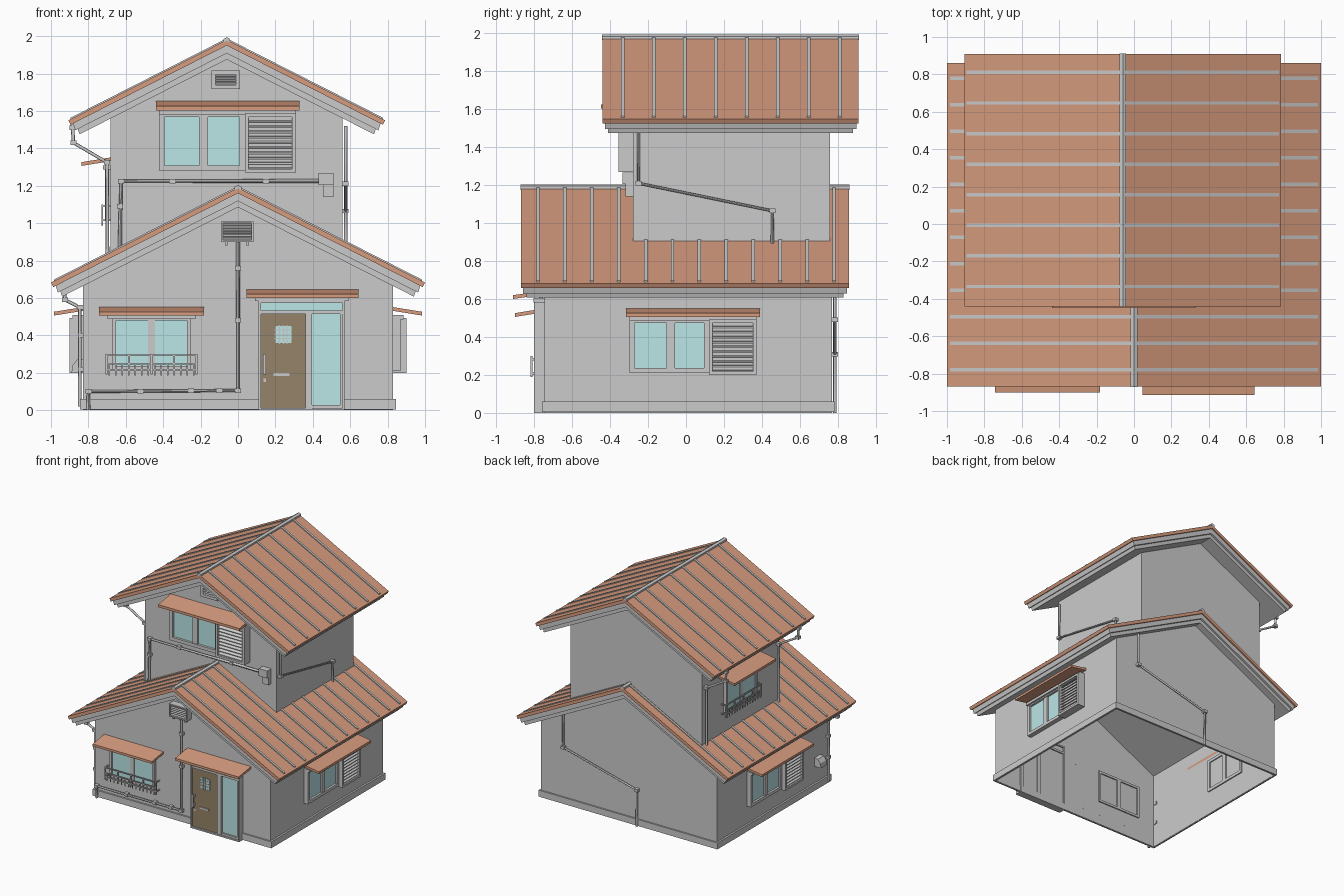
import bpy, bmesh, math
from mathutils import Matrix, Vector

if "Cube" in bpy.data.objects:
    bpy.data.objects.remove(bpy.data.objects["Cube"])

def material(name, rgb):
    m = bpy.data.materials.new(name)
    m.diffuse_color = (*rgb, 1)
    m.use_nodes = True
    m.node_tree.nodes["Principled BSDF"].inputs["Base Color"].default_value = m.diffuse_color
    return m

COPPER = material("copper", (0.68, 0.33, 0.21))
GLASS = material("glass", (0.5, 0.79, 0.8))
WOOD = material("door_brown", (0.3, 0.23, 0.14))
I = Matrix.Identity(4)

def prism(pts, axis, a, b):
    """Profile extruded along axis 'x' (pts are y,z) or 'y' (pts are x,z)."""
    return [[Vector((t, p, q) if axis == 'x' else (p, t, q)) for p, q in pts] for t in (a, b)]

def box(x0, x1, y0, y1, z0, z1):
    return prism([(x0, z0), (x1, z0), (x1, z1), (x0, z1)], 'y', y0, y1)

def build(name, solids, mat=None, M=I, skip=()):
    """Make one object from solids; skip lists side indices left open."""
    bm = bmesh.new()
    for ends in solids:
        r0, r1 = [[bm.verts.new(M @ v) for v in e] for e in ends]
        bm.faces.new(r0)
        bm.faces.new(r1[::-1])
        n = len(r0)
        for i in range(n):
            if i not in skip:
                j = (i + 1) % n
                bm.faces.new((r0[j], r0[i], r1[i], r1[j]))
    bmesh.ops.recalc_face_normals(bm, faces=bm.faces)
    me = bpy.data.meshes.new(name)
    bm.to_mesh(me)
    bm.free()
    ob = bpy.data.objects.new(name, me)
    bpy.context.collection.objects.link(ob)
    if mat:
        me.materials.append(mat)
    return ob

def place(x, y, z, deg=0, s=1):
    """Wall frame: local x along wall, local -y outward."""
    return Matrix.Translation((x, y, z)) @ Matrix.Rotation(math.radians(deg), 4, 'Z') @ Matrix.Scale(s, 4)

def border(x0, x1, z0, z1, w, y0, y1):
    return [box(x0, x0 + w, y0, y1, z0, z1), box(x1 - w, x1, y0, y1, z0, z1),
            box(x0 + w, x1 - w, y0, y1, z0, z0 + w), box(x0 + w, x1 - w, y0, y1, z1 - w, z1)]

def louvres(x0, x1, z0, z1, n, y):
    st = (z1 - z0) / n
    return [prism([(y + .025, z + st * .7), (y, z + st * .1), (y, z + st * .3), (y + .025, z + st * .9)],
                  'x', x0, x1) for z in [z0 + st * i for i in range(n)]]

def pipe(name, pts, r=.011, clamps=()):
    cu = bpy.data.curves.new(name, 'CURVE')
    cu.dimensions = '3D'
    cu.bevel_depth, cu.bevel_resolution, cu.use_fill_caps = r, 2, True
    sp = cu.splines.new('POLY')
    sp.points.add(len(pts) - 1)
    for p, c in zip(sp.points, pts):
        p.co = (*c, 1)
    ob = bpy.data.objects.new(name, cu)
    bpy.context.collection.objects.link(ob)
    bpy.ops.object.select_all(action='DESELECT')
    ob.select_set(True)
    bpy.context.view_layer.objects.active = ob
    bpy.ops.object.convert(target='MESH')
    bpy.ops.object.shade_smooth_by_angle(angle=math.radians(50))
    # collars at corners and wall clamps
    c = [box(x - .016, x + .016, y - .016, y + .016, z - .012, z + .012) for x, y, z in list(pts[1:-1]) + list(clamps)]
    build(name + "_collars", c)

# ---- roofs: copper sheet, stepped fascia and soffit, standing seams, ridge cap
SLOPE = .508
def chevron(cx, zr, half, top, bot, y0, y1, cut=0):
    f = lambda h, o: [(cx - h, zr + o - SLOPE * h), (cx, zr + o), (cx + h, zr + o - SLOPE * h)]
    return prism(f(half, top) + f(half - cut, bot)[::-1], 'y', y0, y1)

def roof(name, cx, zr, half, y0, y1, seams):
    build(name, [chevron(cx, zr, half, 0, -.03, y0, y1, .012)], COPPER)
    build(name + "_fascia", [chevron(cx, zr, half - .025, -.03, -.072, y0 + .012, y1 - .012, .012),
                             chevron(cx, zr, half - .05, -.07, -.105, y0 + .03, y1 - .03, .01)])
    build(name + "_seams", [chevron(cx, zr, half * .985, .008, -.01, y - .009, y + .009) for y in seams])
    build(name + "_ridge_cap", [chevron(cx, zr, .018, .014, -.005, y0 - .002, y1 + .002)])

roof("lower_roof", 0, 1.19, 1.0, -.87, .86, [-.78 + .1418 * i for i in range(12)])
roof("upper_roof", -.06, 1.98, .847, -.44, .91, [-.334 + .1635 * i for i in range(8)])

# ---- walls (lower storey open underneath) and plinth
def under(cx, zr, x, d):
    return zr - d - SLOPE * abs(x - cx)
W = .83
e = under(0, 1.19, W, .08)
build("lower_walls", [prism([(-W, 0), (W, 0), (W, e), (0, 1.11), (-W, e)], 'y', -.745, .77)], skip=(0, 2, 3))
L, R = -.683, .56
build("upper_walls", [prism([(L, under(0, 1.19, L, .02)), (0, 1.17), (R, under(0, 1.19, R, .02)),
      (R, under(-.06, 1.98, R, .08)), (-.06, 1.90), (L, under(-.06, 1.98, L, .08))], 'y', -.28, .76)],
      skip=(0, 1, 3, 4))
build("plinth", [box(-.845, .845, -.758, -.74, .005, .06), box(-.845, .845, .765, .783, .005, .06),
                 box(-.845, -.827, -.74, .765, .005, .06), box(.827, .845, -.74, .765, .005, .06)])

# ---- windows
def awning(name, x0, x1, z, M, d=.155):
    build(name, [prism([(0, z + .045), (-d, z + .02), (-d, z), (0, z + .025)], 'x', x0, x1)], COPPER, M)

def shutter_window(name, M):
    fr = border(-.335, .085, .01, .30, .026, -.04, .01)
    fr += [box(-.14, -.095, -.034, .01, .03, .29), box(-.335, .335, -.055, 0, .285, .308)]
    build(name + "_frame", fr, None, M)
    build(name + "_glass", [box(-.315, -.135, -.022, -.012, .03, .28), box(-.1, .07, -.022, -.012, .03, .28)], GLASS, M)
    build(name + "_shutter", border(.085, .335, 0, .292, .018, -.07, 0) + [box(.1, .32, -.025, 0, .01, .28)]
          + louvres(.1, .32, .018, .275, 10, -.06), None, M)
    awning(name + "_awning", -.352, .352, .306, M)

def railed_window(name, M):
    fr = border(-.21, .21, .015, .30, .02, -.028, .01)
    fr += [box(-.02, .02, -.024, .01, .03, .29), box(-.235, .235, -.04, 0, .287, .308)]
    build(name + "_frame", fr, None, M)
    build(name + "_glass", [box(-.195, -.018, -.018, -.01, .03, .285), box(.018, .195, -.018, -.01, .03, .285)], GLASS, M)
    rail = [box(-.242, .242, -.048, -.04, z, z + .008) for z in (.09, .045, .012)]
    rail += [box(x - .004, x + .004, -.047, -.041, -.015, .05) for x in [-.225 + .0346 * i for i in range(14)]]
    rail += [box(x - .005, x + .005, -.048, -.04, -.01, .1) for x in (-.24, -.12, 0, .12, .24)]
    rail += [box(x - .005, x + .005, -.042, 0, z, z + .008) for x in (-.24, .24) for z in (.09, .012)]
    build(name + "_railing", rail, None, M)
    awning(name + "_awning", -.28, .28, .306, M)

shutter_window("right_window", place(W, .037, .2, 90))
shutter_window("left_window", place(-W, .03, .2, -90))
shutter_window("upper_front_window", place(-.056, -.28, 1.27, 0, 1.09))
railed_window("lower_front_window", place(-.4625, -.745, .2))
railed_window("upper_left_window", place(L, .26, 1.0, -90))

# ---- entrance
D = place(0, -.745, 0)
build("door_frame", border(.11, .57, 0, .585, .012, -.055, .01)
      + [box(.12, .56, -.05, .01, .515, .532), box(.36, .395, -.05, .01, .01, .52),
         box(.545, .56, -.045, .01, .01, .52), box(.39, .55, -.045, .01, .01, .028), box(.09, .59, -.06, 0, .583, .605)], None, D)
build("door_glass", [box(.39, .55, -.03, -.02, .02, .52), box(.12, .56, -.03, -.02, .53, .575)], GLASS, D)
build("door", [box(.121, .36, -.04, -.015, .01, .516)], WOOD, D)
build("door_pane", [box(.2, .285, -.044, -.03, .36, .45)], GLASS, D)
build("door_pane_bars", [box(x, x + .005, -.048, -.04, .355, .455) for x in (.22, .24, .26)]
      + [box(.195, .29, -.048, -.04, z, z + .005) for z in (.38, .403, .427)], None, D)
build("door_handle", [box(.135, .15, -.075, -.065, .19, .3), box(.135, .15, -.07, -.04, .2, .215),
                      box(.135, .15, -.07, -.04, .275, .29), box(.137, .15, -.046, -.04, .15, .17),
                      box(.19, .275, -.048, -.04, .183, .198)], None, D)
awning("door_awning", .045, .645, .6, D, .168)

# ---- vents, meter box, exhaust hood
build("lower_gable_vent", border(-.09, .082, .9, 1.01, .01, -.805, -.745) + [box(-.085, .08, -.76, -.74, .905, 1.0)]
      + louvres(-.085, .078, .91, 1.0, 6, -.795) + [box(-.07, -.055, -.79, -.76, .88, .9), box(.045, .06, -.79, -.76, .88, .9)])
build("upper_gable_vent", border(-.142, .012, 1.718, 1.815, .022, -.3, -.28) + louvres(-.12, -.01, 1.74, 1.795, 4, -.3))
build("meter_box", [box(.43, .51, -.335, -.28, 1.205, 1.268), box(.455, .51, -.32, -.28, 1.14, 1.205)])
build("exhaust_hood", [prism([(-.89, .2), (-.83, .2), (-.83, .275), (-.86, .27), (-.885, .24)], 'y', -.63, -.55)])

# ---- pipes and downspouts
pipe("front_pipe", [(0, -.765, .9), (0, -.765, .105), (-.8, -.765, .1), (-.8, -.765, .0)],
     clamps=[(0, -.76, .76), (0, -.76, .48), (-.1, -.76, .105), (-.25, -.76, .104), (-.52, -.76, .102)])
pipe("upper_front_pipe", [(-.632, -.297, .87), (-.625, -.297, 1.225), (.45, -.297, 1.225)],
     clamps=[(-.63, -.292, 1.09), (-.35, -.292, 1.225), (.15, -.292, 1.225)])
pipe("upper_right_pipe", [(.576, -.25, 1.52), (.576, -.25, 1.21), (.576, .455, 1.065), (.576, .455, .88)], .009)
pipe("back_pipe", [(.61, .785, .8), (.61, .785, .49), (-.085, .785, .31), (-.085, .785, 0)], .009)
for i, y in enumerate((-.255, .72)):
    pipe(f"upper_left_downspout_{i}", [(-.885, y, 1.53), (-.88, y, 1.43), (-.7, y, 1.325), (-.698, y, .82)], .01,
         [(-.885, y, 1.51)])
pipe("lower_left_downspout", [(-.93, -.72, .66), (-.925, -.72, .59), (-.846, -.72, .55), (-.846, -.72, .02)], .01,
     [(-.84, -.72, .4), (-.84, -.72, .22)])
